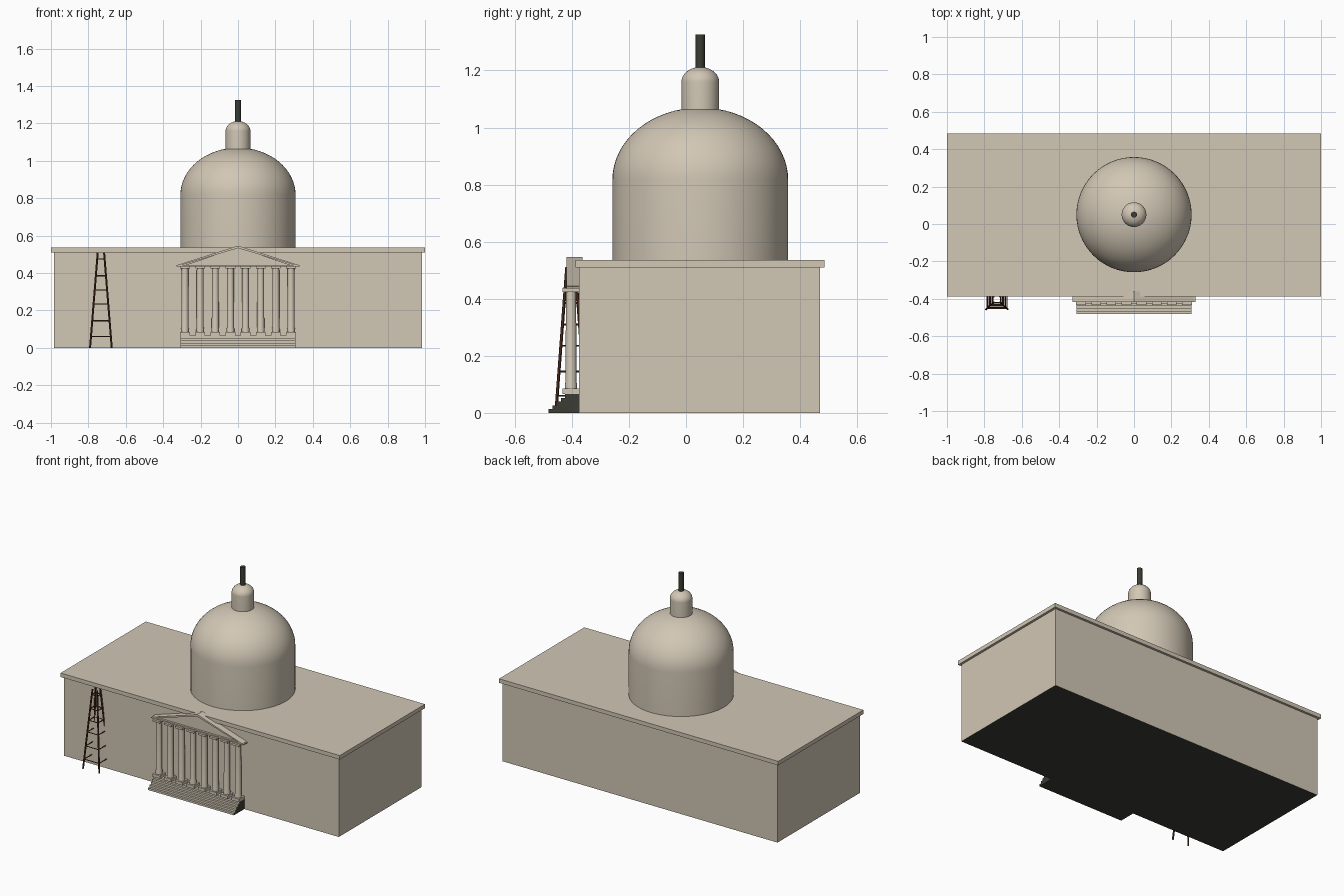
import bpy, bmesh, math
from mathutils import Vector

if "Cube" in bpy.data.objects:
    bpy.data.objects.remove(bpy.data.objects["Cube"])


def material(name, rgb):
    m = bpy.data.materials.new(name)
    m.diffuse_color = (*rgb, 1)
    m.use_nodes = True
    m.node_tree.nodes["Principled BSDF"].inputs["Base Color"].default_value = m.diffuse_color
    return m


STONE = material("pale stone", (0.64, 0.57, 0.46))
DARK = material("dark grey", (0.045, 0.045, 0.035))
WOOD = material("brown wood", (0.085, 0.032, 0.016))


def finish(name, bm, mats, rule=None, smooth=False):
    bmesh.ops.recalc_face_normals(bm, faces=bm.faces)
    bm.normal_update()
    if rule:
        for f in bm.faces:
            f.material_index = 1 if rule(f) else 0
    me = bpy.data.meshes.new(name)
    bm.to_mesh(me)
    bm.free()
    for m in mats:
        me.materials.append(m)
    ob = bpy.data.objects.new(name, me)
    bpy.context.collection.objects.link(ob)
    if smooth:
        bpy.ops.object.select_all(action='DESELECT')
        ob.select_set(True)
        bpy.context.view_layer.objects.active = ob
        bpy.ops.object.shade_smooth_by_angle(angle=math.radians(35))
    return ob


def add_box(bm, x0, x1, y0, y1, z0, z1):
    verts = bmesh.ops.create_cube(bm, size=1)["verts"]
    for v in verts:
        v.co = Vector((x0 + (v.co.x + .5) * (x1 - x0),
                       y0 + (v.co.y + .5) * (y1 - y0),
                       z0 + (v.co.z + .5) * (z1 - z0)))


def add_lathe(bm, profile, x, y, sides):
    # Profile of (radius, z) points spun around a vertical axis
    vs = [bm.verts.new((x + r, y, z)) for r, z in profile]
    es = [bm.edges.new(p) for p in zip(vs, vs[1:])]
    bmesh.ops.spin(bm, geom=vs + es, cent=(x, y, 0), axis=(0, 0, 1),
                   angle=math.tau, steps=sides, use_merge=True)
    bmesh.ops.remove_doubles(bm, verts=bm.verts, dist=1e-5)


def add_prism(bm, outline, y0, y1):
    # Outline of (x, z) points extruded along y
    f = bm.faces.new([bm.verts.new((x, y0, z)) for x, z in outline])
    ext = bmesh.ops.extrude_face_region(bm, geom=[f])["geom"]
    for v in ext:
        if isinstance(v, bmesh.types.BMVert):
            v.co.y = y1


def add_rod(bm, a, b, r):
    a, b = Vector(a), Vector(b)
    d = b - a
    verts = bmesh.ops.create_cone(bm, cap_ends=True, segments=6, radius1=r,
                                  radius2=r, depth=d.length)["verts"]
    rot = d.to_track_quat('Z', 'Y')
    for v in verts:
        v.co = rot @ v.co + (a + b) / 2


def domed_profile(r, z0, z1, z2, n=16):
    arc = [(r * math.cos(i / n * math.pi / 2),
            z1 + (z2 - z1) * math.sin(i / n * math.pi / 2)) for i in range(n)]
    return [(0, z0), (r, z0)] + arc + [(0, z2)]


# Main block with dark underside, and the overhanging roof slab
bm = bmesh.new()
add_box(bm, -.985, .985, -.375, .47, 0, .512)
finish("main_block", bm, [STONE, DARK], lambda f: f.normal.z < -.5)
bm = bmesh.new()
add_box(bm, -1, 1, -.387, .485, .51, .536)
finish("roof_slab", bm, [STONE])

# Dome, lantern and mast
DOME_Y = .05
for name, prof, sides, mat in (
        ("dome", domed_profile(.308, .53, .817, 1.07), 64, STONE),
        ("lantern", domed_profile(.066, 1.06, 1.16, 1.212), 40, STONE),
        ("mast", [(0, 1.2), (.016, 1.2), (.016, 1.326), (0, 1.326)], 16, DARK)):
    bm = bmesh.new()
    add_lathe(bm, prof, 0, DOME_Y, sides)
    finish(name, bm, [mat], smooth=True)

# Entrance steps with dark ends
STEPS = 5
bm = bmesh.new()
for i in range(STEPS):
    add_box(bm, -.308, .308, -.482 + i * .0145, -.37, i * .0132, (i + 1) * .0132)
finish("entrance_steps", bm, [STONE, DARK],
       lambda f: abs(f.normal.x) > .5 or f.normal.z < -.5)

# Row of eight columns with square bases and capitals
shafts, blocks = bmesh.new(), bmesh.new()
for i in range(8):
    x = (i - 3.5) * .081
    add_lathe(shafts, [(.021, .075), (.021, .1), (.019, .11), (.018, .43)], x, -.403, 16)
    add_box(blocks, x - .026, x + .026, -.432, -.372, .066, .085)
    add_box(blocks, x - .026, x + .026, -.432, -.372, .424, .437)
finish("column_shafts", shafts, [STONE], smooth=True)
finish("column_bases_and_capitals", blocks, [STONE])

# Pediment: recessed panel, lower beam and sloping cornices
bm = bmesh.new()
add_prism(bm, [(-.3, .437), (.3, .437), (0, .537)], -.405, -.365)
finish("pediment_panel", bm, [STONE])
bm = bmesh.new()
add_box(bm, -.325, .325, -.418, -.365, .434, .444)
for s in (-1, 1):
    add_prism(bm, [(s * .33, .434), (s * .33, .441), (0, .546), (0, .533)], -.418, -.362)
finish("pediment_cornice", bm, [STONE])

# Four-legged ladder leaning in towards its top
LX, LY, LH = -.733, -.403, .51


def leg_point(sx, sy, z):
    t = z / LH
    return (LX + sx * (.058 - .041 * t), LY + sy * (.053 - .038 * t), z)


bm = bmesh.new()
corners = [(-1, -1), (1, -1), (1, 1), (-1, 1)]
for c in corners:
    add_rod(bm, leg_point(*c, 0), leg_point(*c, LH), .0055)
for z in (.06, .145, .235, .31, .385, .475):
    for a, b in zip(corners, corners[1:] + corners[:1]):
        add_rod(bm, leg_point(*a, z), leg_point(*b, z), .003)
finish("ladder", bm, [WOOD])
